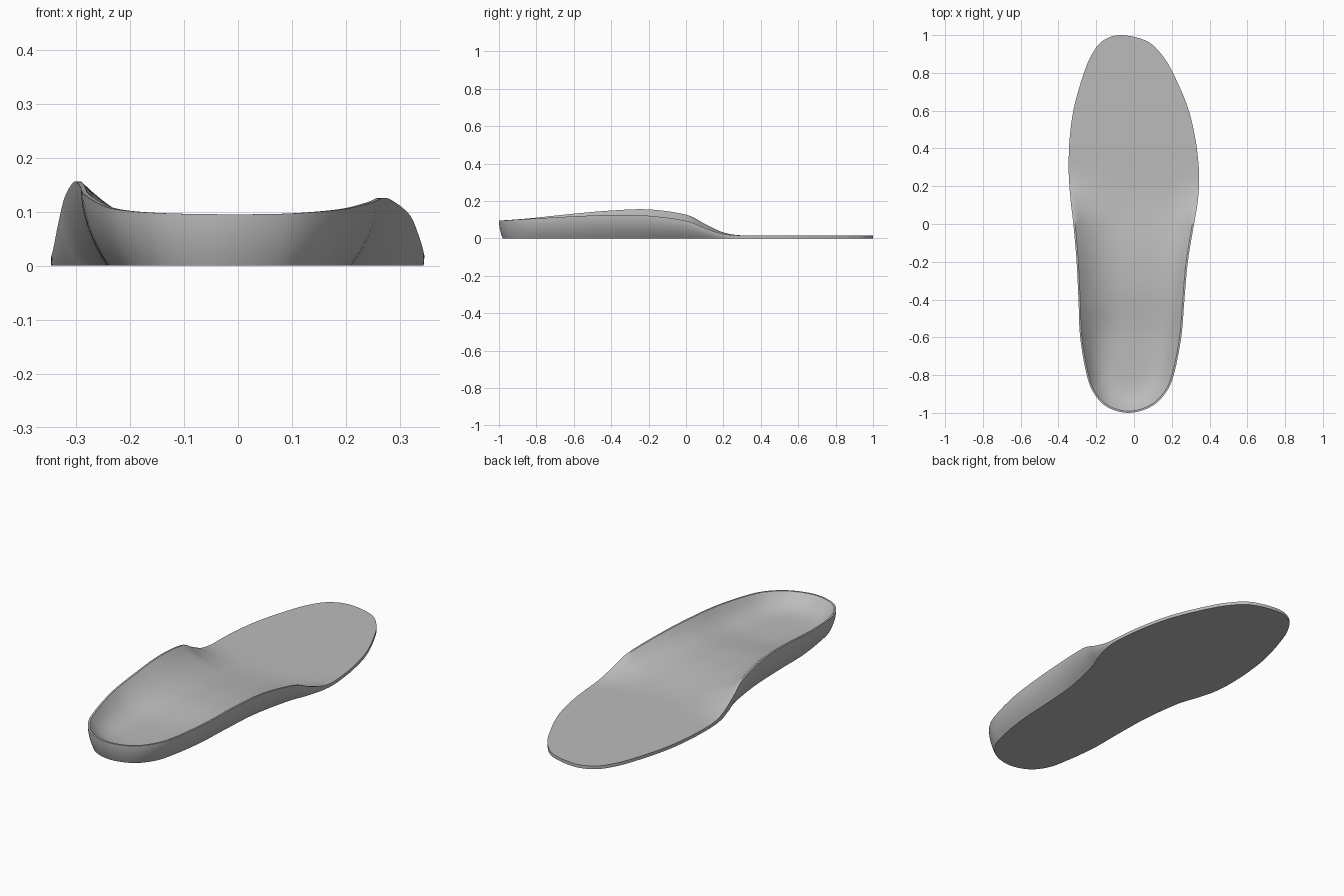
import bpy, bmesh, math
from mathutils import Vector

cube = bpy.data.objects.get("Cube")
if cube:
    bpy.data.objects.remove(cube)

# Stations from heel to toe: y, x right, x left, rim z right, rim z left, bottom inset
HEEL = (-1.0, -0.03, 0.095, 0.02)
TOE = (1.0, -0.07, 0.016, 0.0)
STATIONS = [
    (-0.97, -0.14, 0.085, 0.097, 0.096, 0.022),
    (-0.90, -0.21, 0.163, 0.102, 0.101, 0.03),
    (-0.80, -0.25, 0.21, 0.111, 0.107, 0.038),
    (-0.60, -0.285, 0.25, 0.132, 0.118, 0.046),
    (-0.40, -0.294, 0.267, 0.149, 0.125, 0.052),
    (-0.20, -0.304, 0.285, 0.155, 0.121, 0.055),
    (0.00, -0.321, 0.318, 0.127, 0.094, 0.045),
    (0.10, -0.333, 0.335, 0.078, 0.055, 0.025),
    (0.20, -0.342, 0.344, 0.032, 0.024, 0.006),
    (0.30, -0.346, 0.343, 0.016, 0.016, 0.0),
    (0.45, -0.341, 0.325, 0.016, 0.016, 0.0),
    (0.62, -0.317, 0.284, 0.016, 0.016, 0.0),
    (0.80, -0.265, 0.206, 0.016, 0.016, 0.0),
    (0.90, -0.222, 0.144, 0.016, 0.016, 0.0),
    (0.97, -0.165, 0.065, 0.016, 0.016, 0.0),
]
STEPS = 6


def smooth(a, b, v):
    s = min(max((v - a) / (b - a), 0), 1)
    return s * s * (3 - 2 * s)


def catmull(p, t):
    a, b, c, d = p
    return 0.5 * (2 * b + (c - a) * t + (2 * a - 5 * b + 4 * c - d) * t ** 2
                  + (3 * b - a - 3 * c + d) * t ** 3)


def closed_outline():
    """Rim points (x, y, z, inset) around the whole sole."""
    end = lambda e: Vector((e[1], e[0], e[2], e[3]))
    left = [Vector((s[2], s[0], s[4], s[5])) for s in STATIONS]
    right = [Vector((s[1], s[0], s[3], s[5])) for s in STATIONS]
    ctrl = [end(HEEL)] + left + [end(TOE)] + right[::-1]
    n = len(ctrl)
    return [catmull([ctrl[(i + k) % n] for k in (-1, 0, 1, 2)], j / STEPS)
            for i in range(n) for j in range(STEPS)]


def floor_height(y):
    """Footbed height along the middle: heel basin, arch crest, flat forefoot."""
    return 0.016 + 0.012 * (1 - smooth(-0.2, 0.25, y)) \
        + 0.024 * smooth(-0.62, -0.3, y) * (1 - smooth(-0.25, 0.2, y))


def footbed_point(rim, t):
    """Point on the cupped top, t = 0 on the spine and 1 at the inner lip."""
    spine = Vector((-0.02, min(max(rim.y, -0.72), 0.72)))
    edge = Vector((rim.x, rim.y))
    edge -= (edge - spine).normalized() * 0.009
    p = spine.lerp(edge, t)
    arch = smooth(0.1, 0.25, -rim.x) * smooth(-0.85, -0.4, rim.y)
    rise = t ** (4.6 - 2.0 * arch)
    low = floor_height(p.y)
    return (p.x, p.y, low + (max(rim.z, 0.016) - low) * rise)


def wall_point(rim, s):
    """Point on the outer wall, s = 0 at the bottom and 1 at the rim."""
    spine = Vector((-0.02, min(max(rim.y, -0.72), 0.72)))
    edge = Vector((rim.x, rim.y))
    edge -= (edge - spine).normalized() * max(rim.w, 0) * (1 - s) ** 1.9
    return (edge.x, edge.y, max(rim.z, 0.016) * s)


outline = closed_outline()
bm = bmesh.new()

# Footbed rings from the spine outward, then the outer wall down to the bottom
rings = [[bm.verts.new(footbed_point(r, k / 16)) for r in outline] for k in range(17)]
rings += [[bm.verts.new(wall_point(r, 1 - k / 8)) for r in outline] for k in range(9)]
count = len(outline)
for inner, outer in zip(rings, rings[1:]):
    for i in range(count):
        j = (i + 1) % count
        bm.faces.new((inner[i], outer[i], outer[j], inner[j]))

# Flat underside
bm.faces.new(rings[-1][::-1])
bmesh.ops.remove_doubles(bm, verts=bm.verts, dist=0.0004)
bmesh.ops.recalc_face_normals(bm, faces=bm.faces)

mesh = bpy.data.meshes.new("insole")
bm.to_mesh(mesh)
bm.free()
insole = bpy.data.objects.new("insole", mesh)
bpy.context.collection.objects.link(insole)

# Single grey foam colour
grey = bpy.data.materials.new("grey_foam")
grey.use_nodes = True
colour = (0.5, 0.5, 0.5, 1)
grey.diffuse_color = colour
grey.node_tree.nodes["Principled BSDF"].inputs["Base Color"].default_value = colour
mesh.materials.append(grey)

bpy.ops.object.select_all(action="DESELECT")
insole.select_set(True)
bpy.context.view_layer.objects.active = insole
bpy.ops.object.shade_smooth_by_angle(angle=math.radians(35))
